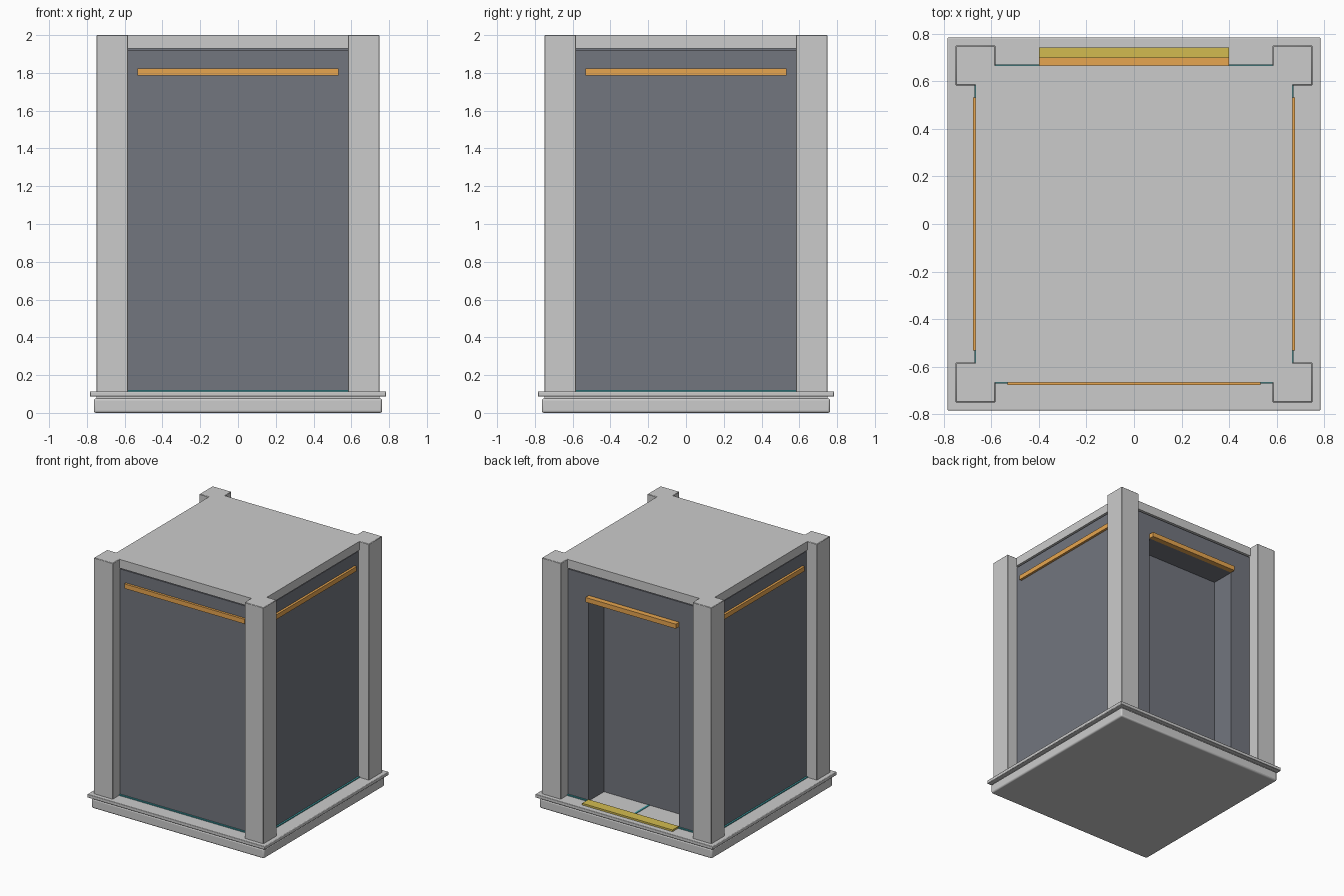
import bpy, math

if "Cube" in bpy.data.objects:
    bpy.data.objects.remove(bpy.data.objects["Cube"])


def material(name, rgb):
    m = bpy.data.materials.new(name)
    m.diffuse_color = (*rgb, 1)
    m.use_nodes = True
    m.node_tree.nodes["Principled BSDF"].inputs["Base Color"].default_value = m.diffuse_color
    return m


WALL = material("dark_panel", (0.17, 0.18, 0.21))
ORANGE = material("orange", (0.8, 0.38, 0.08))
YELLOW = material("yellow", (0.65, 0.5, 0.08))
TEAL = material("teal", (0.05, 0.35, 0.38))


def box(name, lo, hi, mat=None, bevel=0, segments=2):
    """Box between two corners, with optional bevelled edges."""
    bpy.ops.mesh.primitive_cube_add(
        size=1, location=[(a + b) / 2 for a, b in zip(lo, hi)])
    ob = bpy.context.object
    ob.name = name
    ob.scale = [b - a for a, b in zip(lo, hi)]
    bpy.ops.object.transform_apply(location=False, rotation=False, scale=True)
    if mat:
        ob.data.materials.append(mat)
    if bevel:
        mod = ob.modifiers.new("bevel", 'BEVEL')
        mod.width = bevel
        mod.segments = segments
        bpy.ops.object.shade_smooth_by_angle()
    return ob


def slab(name, half, z0, z1, **kw):
    return box(name, (-half, -half, z0), (half, half, z1), **kw)


# Stepped base
slab("base_foot", 0.763, 0, 0.077, bevel=0.012, segments=3)
slab("base_gap", 0.748, 0.07, 0.09)
slab("base_rim", 0.784, 0.086, 0.113, bevel=0.004)

# Cabin body with a doorway recess cut into the back
body = slab("cabin_walls", 0.658, 0.11, 1.92, mat=WALL)
cutter = box("doorway_cutter", (-0.4, 0.465, 0.0), (0.4, 0.9, 1.72), WALL)
cutter.hide_render = True
cut = body.modifiers.new("doorway", 'BOOLEAN')
cut.object = cutter
cut.operation = 'DIFFERENCE'
cut.solver = 'EXACT'
bpy.context.view_layer.objects.active = body
bpy.ops.object.modifier_apply(modifier=cut.name)
bpy.data.objects.remove(cutter)

# Roof with a shadow groove under it, flush with the posts
slab("roof_groove", 0.645, 1.915, 1.935, mat=WALL)
slab("roof", 0.666, 1.93, 2.0)

# Corner posts
for sx in (-1, 1):
    for sy in (-1, 1):
        xs = sorted((sx * 0.583, sx * 0.75))
        ys = sorted((sy * 0.583, sy * 0.75))
        box("corner_post", (xs[0], ys[0], 0.11), (xs[1], ys[1], 2.0), bevel=0.003, segments=1)

# Light bars and skirting strips on the three closed sides
for side, angle in (("front", 0), ("right", 90), ("left", -90)):
    for name, half, depth, z0, z1, mat in (
            ("light_bar", 0.532, 0.677, 1.785, 1.822, ORANGE),
            ("skirting", 0.585, 0.671, 0.11, 0.12, TEAL)):
        ob = box(f"{side}_{name}", (-half, -depth, z0), (half, -0.65, z1), mat)
        a = math.radians(angle)
        x, y, z = ob.location
        ob.location = (-y * math.sin(a), y * math.cos(a), z)
        ob.rotation_euler.z = a

# Back skirting either side of the doorway
box("back_skirting_left", (-0.585, 0.65, 0.11), (-0.4, 0.671, 0.12), TEAL)
box("back_skirting_right", (0.4, 0.65, 0.11), (0.585, 0.671, 0.12), TEAL)

# Doorway: light bar, threshold and floor seam
box("door_light_bar", (-0.4, 0.65, 1.72), (0.4, 0.7, 1.757), ORANGE)
box("door_threshold", (-0.4, 0.662, 0.11), (0.4, 0.742, 0.127), YELLOW)
box("floor_seam", (-0.008, 0.46, 0.11), (0.008, 0.665, 0.117), TEAL)
